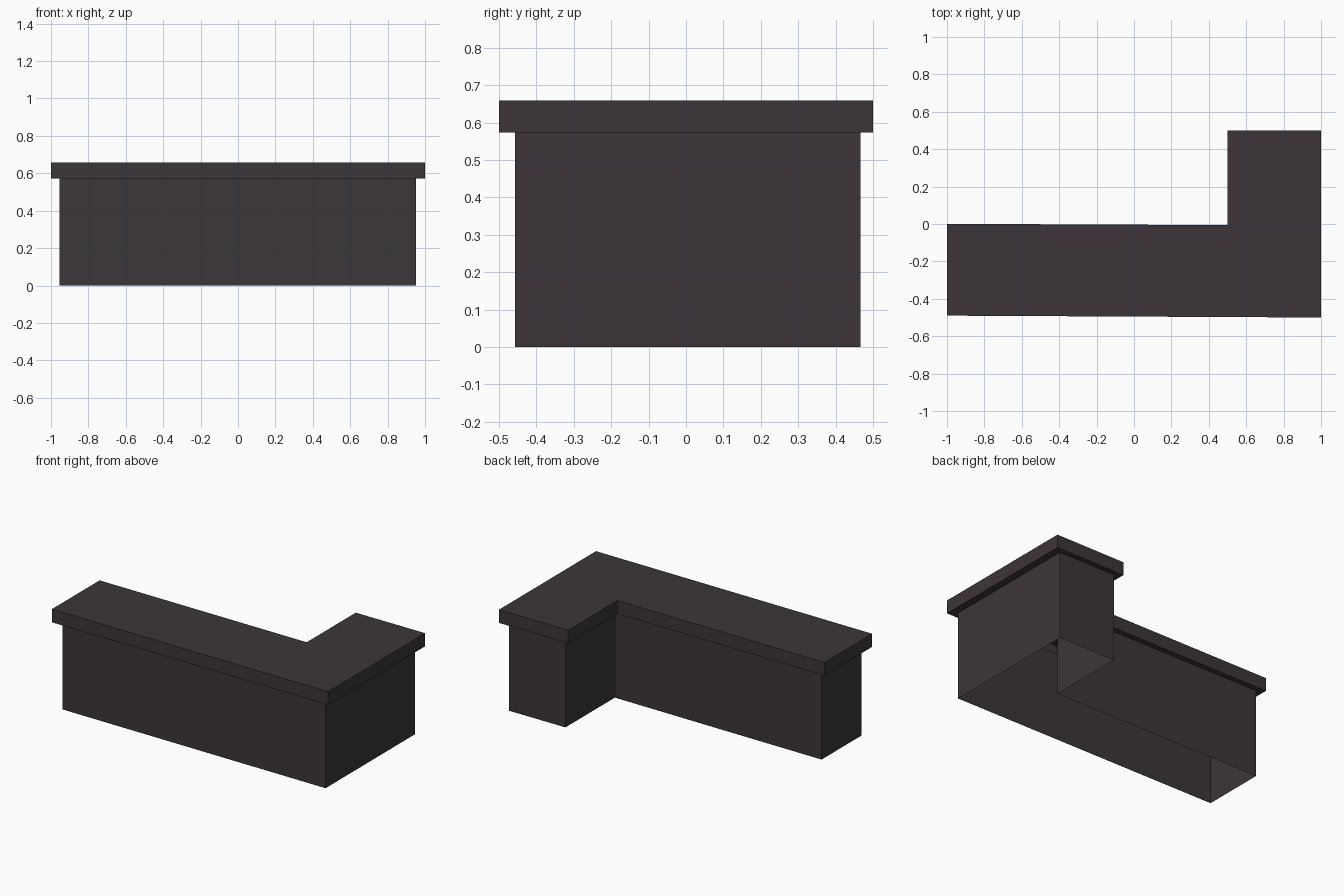
import bpy
import bmesh

if "Cube" in bpy.data.objects:
    bpy.data.objects.remove(bpy.data.objects["Cube"])

# L-shaped outlines, counter-clockwise from above
BASE = [(-0.955, -0.446), (0.952, -0.457), (0.952, 0.466),
        (0.544, 0.466), (0.544, -0.043), (-0.955, -0.034)]
SLAB = [(-1, -0.49), (1, -0.5), (1, 0.5),
        (0.5, 0.5), (0.5, -0.006), (-1, 0.001)]
Z_LIP, Z_TOP = 0.573, 0.659

mat = bpy.data.materials.new("dark_grey_brown")
mat.diffuse_color = (0.046, 0.036, 0.042, 1)
mat.use_nodes = True
mat.node_tree.nodes["Principled BSDF"].inputs["Base Color"].default_value = mat.diffuse_color

# Hollow shell: base walls, overhang lip, slab edge and top, open underneath
bm = bmesh.new()
rings = [[bm.verts.new((x, y, z)) for x, y in outline]
         for outline, z in ((BASE, 0), (BASE, Z_LIP), (SLAB, Z_LIP), (SLAB, Z_TOP))]
for low, high in zip(rings, rings[1:]):
    for i in range(6):
        j = (i + 1) % 6
        bm.faces.new((low[i], low[j], high[j], high[i]))
bm.faces.new(rings[-1])

mesh = bpy.data.meshes.new("corner_counter")
bm.to_mesh(mesh)
bm.free()
mesh.materials.append(mat)
bpy.context.collection.objects.link(bpy.data.objects.new("corner_counter", mesh))
